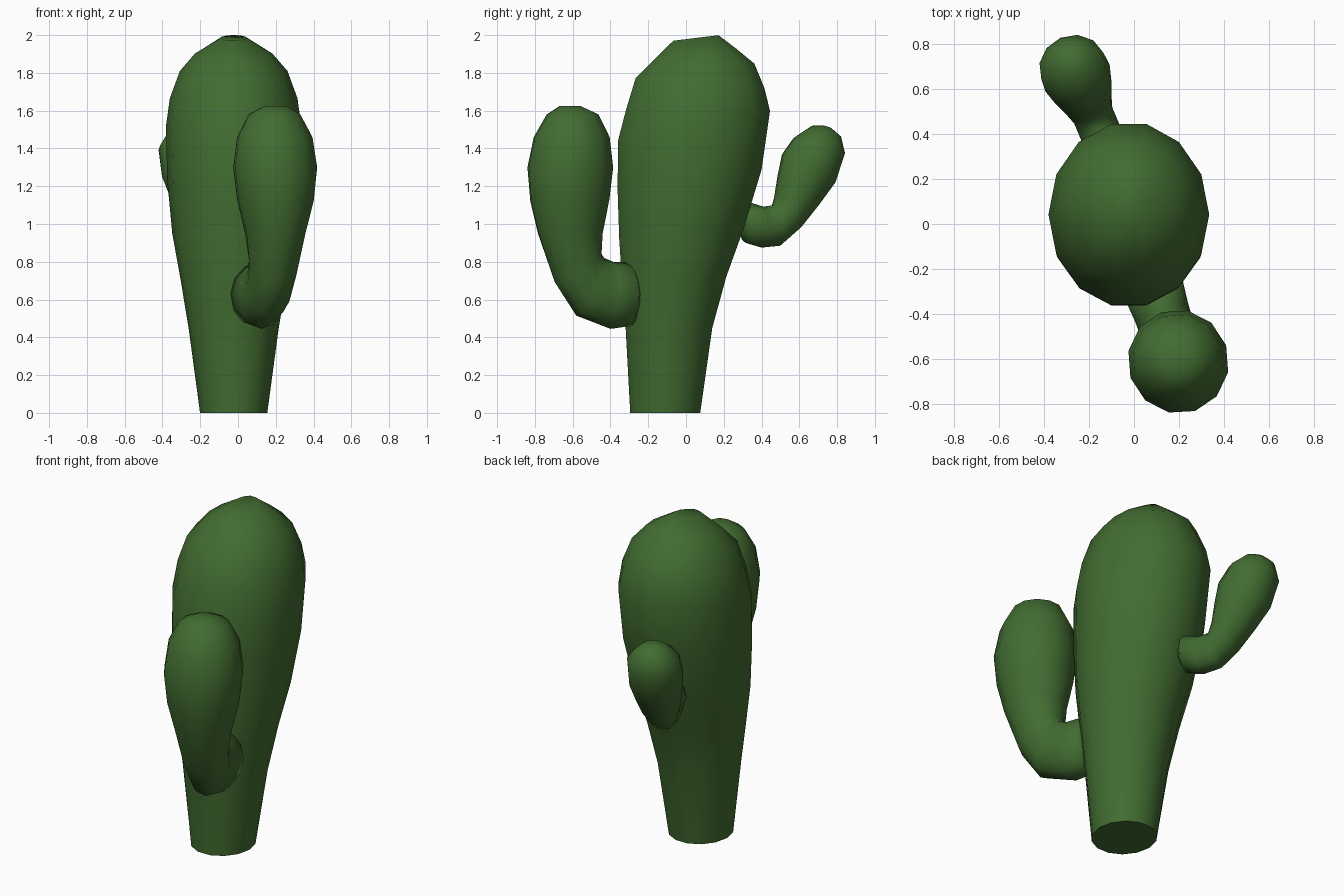
import bpy, bmesh, math
from mathutils import Vector

green = bpy.data.materials.new("cactus green")
green.diffuse_color = (0.054, 0.150, 0.031, 1)


def limb(name, rings, sides, x0, y0, k):
    """Loft rings given as two profile points (ya, za), (yb, zb) and a half width.
    The profile lies in the upright plane x = x0 + k * (y - y0)."""
    c = 1 / math.sqrt(1 + k * k)
    side = Vector((c, -k * c, 0))
    bm = bmesh.new()
    loops = []
    for ya, za, yb, zb, w in rings:
        yc, zc = (ya + yb) / 2, (za + zb) / 2
        dy, dz = (yb - ya) / 2 * c, (zb - za) / 2
        centre = Vector((x0 + k * (yc - y0), yc, zc))
        across = Vector((k * dy, dy, dz))
        loop = []
        for i in range(sides):
            a = 2 * math.pi * i / sides
            loop.append(bm.verts.new(centre + side * w * math.cos(a) + across * math.sin(a)))
        loops.append(loop)
    for lo, hi in zip(loops, loops[1:]):
        for i in range(sides):
            j = (i + 1) % sides
            bm.faces.new((lo[i], lo[j], hi[j], hi[i]))
    bm.faces.new(loops[0][::-1])
    bm.faces.new(loops[-1])
    bmesh.ops.recalc_face_normals(bm, faces=bm.faces)
    mesh = bpy.data.meshes.new(name)
    bm.to_mesh(mesh)
    bm.free()
    mesh.materials.append(green)
    ob = bpy.data.objects.new(name, mesh)
    bpy.context.collection.objects.link(ob)
    bpy.ops.object.select_all(action='DESELECT')
    ob.select_set(True)
    bpy.context.view_layer.objects.active = ob
    bpy.ops.object.shade_smooth_by_angle(angle=math.radians(65))
    return ob


# Trunk: narrow flat foot, swelling upward to a domed top that leans back
limb("trunk", [
    (-0.30, 0.00, 0.08, 0.00, 0.178),
    (-0.325, 0.44, 0.145, 0.45, 0.238),
    (-0.345, 0.68, 0.22, 0.72, 0.280),
    (-0.362, 0.92, 0.315, 0.98, 0.325),
    (-0.372, 1.18, 0.41, 1.29, 0.352),
    (-0.370, 1.44, 0.455, 1.60, 0.358),
    (-0.325, 1.61, 0.425, 1.72, 0.338),
    (-0.275, 1.77, 0.37, 1.85, 0.285),
    (-0.17, 1.875, 0.27, 1.93, 0.205),
    (-0.07, 1.97, 0.175, 2.00, 0.07),
], 14, -0.023, 0, 0)

# Front arm: thick elbow rising into a fat rounded paddle
limb("front_arm", [
    (-0.262, 0.54, -0.262, 0.72, 0.08),
    (-0.29, 0.46, -0.30, 0.795, 0.135),
    (-0.40, 0.445, -0.385, 0.80, 0.125),
    (-0.585, 0.515, -0.43, 0.82, 0.12),
    (-0.70, 0.69, -0.445, 0.85, 0.128),
    (-0.79, 0.95, -0.435, 0.95, 0.160),
    (-0.83, 1.12, -0.40, 1.13, 0.205),
    (-0.845, 1.30, -0.38, 1.30, 0.225),
    (-0.81, 1.46, -0.40, 1.46, 0.203),
    (-0.74, 1.58, -0.46, 1.58, 0.140),
    (-0.67, 1.625, -0.56, 1.625, 0.06),
], 12, 0.197, -0.612, -0.34)

# Back arm: smaller and higher, tilting outward
limb("back_arm", [
    (0.29, 0.96, 0.29, 1.06, 0.05),
    (0.315, 0.90, 0.32, 1.12, 0.095),
    (0.40, 0.875, 0.41, 1.092, 0.092),
    (0.50, 0.885, 0.465, 1.10, 0.092),
    (0.60, 0.97, 0.475, 1.15, 0.112),
    (0.70, 1.09, 0.49, 1.27, 0.135),
    (0.79, 1.21, 0.51, 1.38, 0.155),
    (0.84, 1.37, 0.57, 1.46, 0.150),
    (0.82, 1.46, 0.66, 1.52, 0.085),
    (0.77, 1.505, 0.72, 1.522, 0.03),
], 12, -0.155, 0.42, -0.42)
